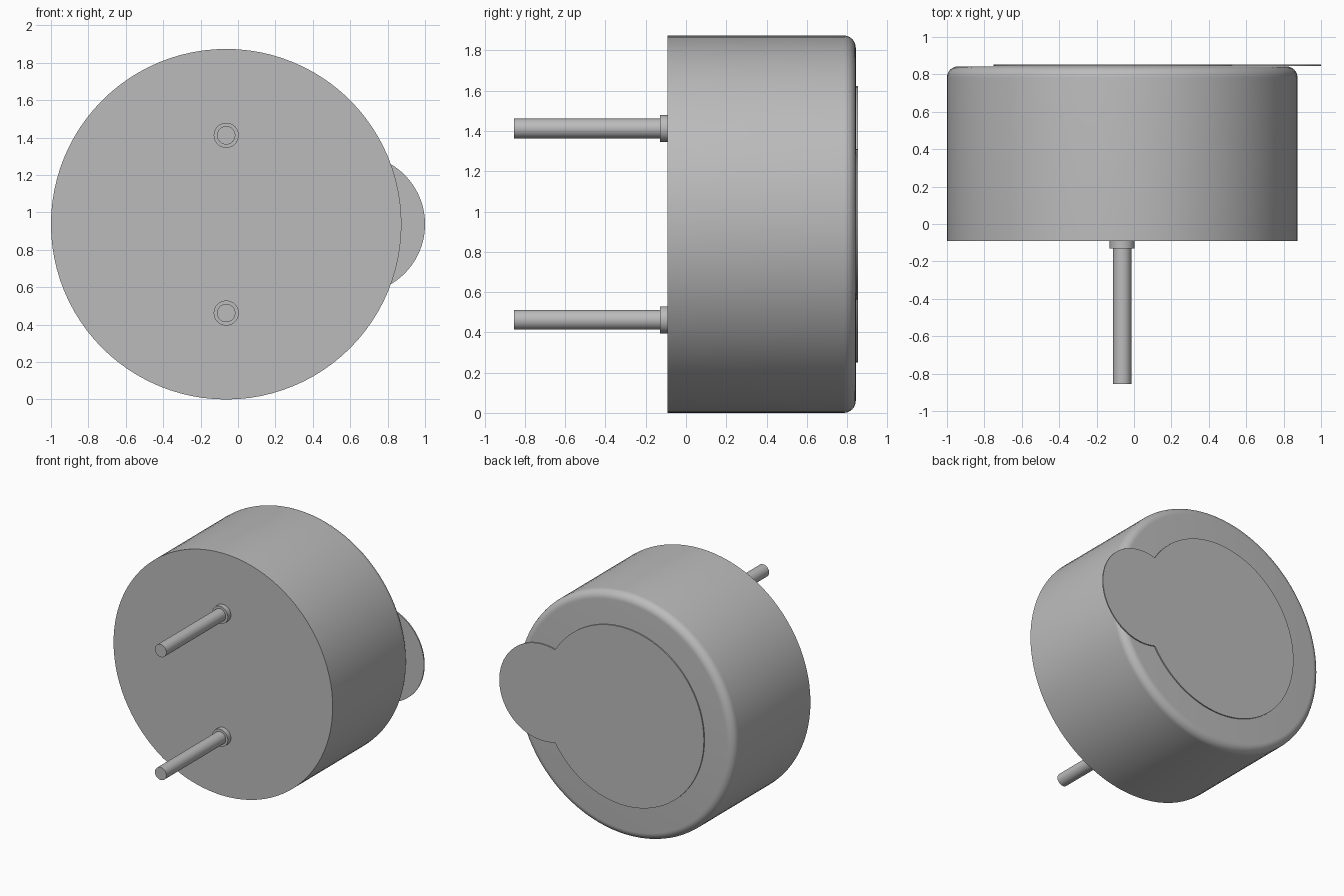
import bpy, bmesh
from math import sin, cos, pi, acos, radians

if "Cube" in bpy.data.objects:
    bpy.data.objects.remove(bpy.data.objects["Cube"])

CX, CZ, R = -0.063, 0.937, 0.937      # body axis and radius
FRONT, BACK, FILLET = -0.092, 0.843, 0.06

grey = bpy.data.materials.new("plain grey")
grey.use_nodes = True
colour = (0.5, 0.5, 0.5, 1)
grey.diffuse_color = colour
grey.node_tree.nodes["Principled BSDF"].inputs["Base Color"].default_value = colour


def finish(name, bm):
    bmesh.ops.recalc_face_normals(bm, faces=bm.faces)
    mesh = bpy.data.meshes.new(name)
    bm.to_mesh(mesh)
    bm.free()
    mesh.materials.append(grey)
    obj = bpy.data.objects.new(name, mesh)
    bpy.context.collection.objects.link(obj)
    bpy.ops.object.select_all(action='DESELECT')
    obj.select_set(True)
    bpy.context.view_layer.objects.active = obj
    bpy.ops.object.shade_smooth_by_angle(angle=radians(35))
    return obj


def turned(name, profile, z, sides):
    """Solid of revolution about a y axis from (radius, y) points, capped."""
    bm = bmesh.new()
    rings = [[bm.verts.new((CX + r * cos(2 * pi * i / sides), y,
                            z + r * sin(2 * pi * i / sides)))
              for i in range(sides)] for r, y in profile]
    for a, b in zip(rings, rings[1:]):
        for i in range(sides):
            j = (i + 1) % sides
            bm.faces.new((a[i], a[j], b[j], b[i]))
    bm.faces.new(rings[0])
    bm.faces.new(rings[-1])
    return finish(name, bm)


# Round case with a filleted back rim
fillet = [(R - FILLET + FILLET * cos(t * pi / 16), BACK - FILLET + FILLET * sin(t * pi / 16))
          for t in range(9)]
turned("case", [(R, FRONT)] + fillet, CZ, 96)

# Two pins with collars
for side, s in (("upper", 1), ("lower", -1)):
    z = CZ + s * 0.475
    turned(side + "_collar", [(0.067, -0.13), (0.067, FRONT)], z, 40)
    turned(side + "_pin", [(0.049, -0.855), (0.049, FRONT)], z, 32)

# Thin cover label: large disc merged with a small round pull tab
DISC, TAB = 0.687, 0.373
tab_x = 1 - TAB
gap = tab_x - CX
a = acos((DISC**2 + gap**2 - TAB**2) / (2 * DISC * gap))
b = pi - acos((TAB**2 + gap**2 - DISC**2) / (2 * TAB * gap))
steps = 64
outline = [(CX + DISC * cos(t), CZ + DISC * sin(t))
           for t in (a + (2 * pi - 2 * a) * i / steps for i in range(steps))]
outline += [(tab_x + TAB * cos(t), CZ + TAB * sin(t))
            for t in (-b + 2 * b * i / steps for i in range(steps))]
bm = bmesh.new()
face = bm.faces.new([bm.verts.new((x, BACK + 0.001, z)) for x, z in outline])
out = bmesh.ops.extrude_face_region(bm, geom=[face])
bmesh.ops.translate(bm, vec=(0, 0.009, 0),
                    verts=[v for v in out["geom"] if isinstance(v, bmesh.types.BMVert)])
finish("pull_tab_label", bm)
